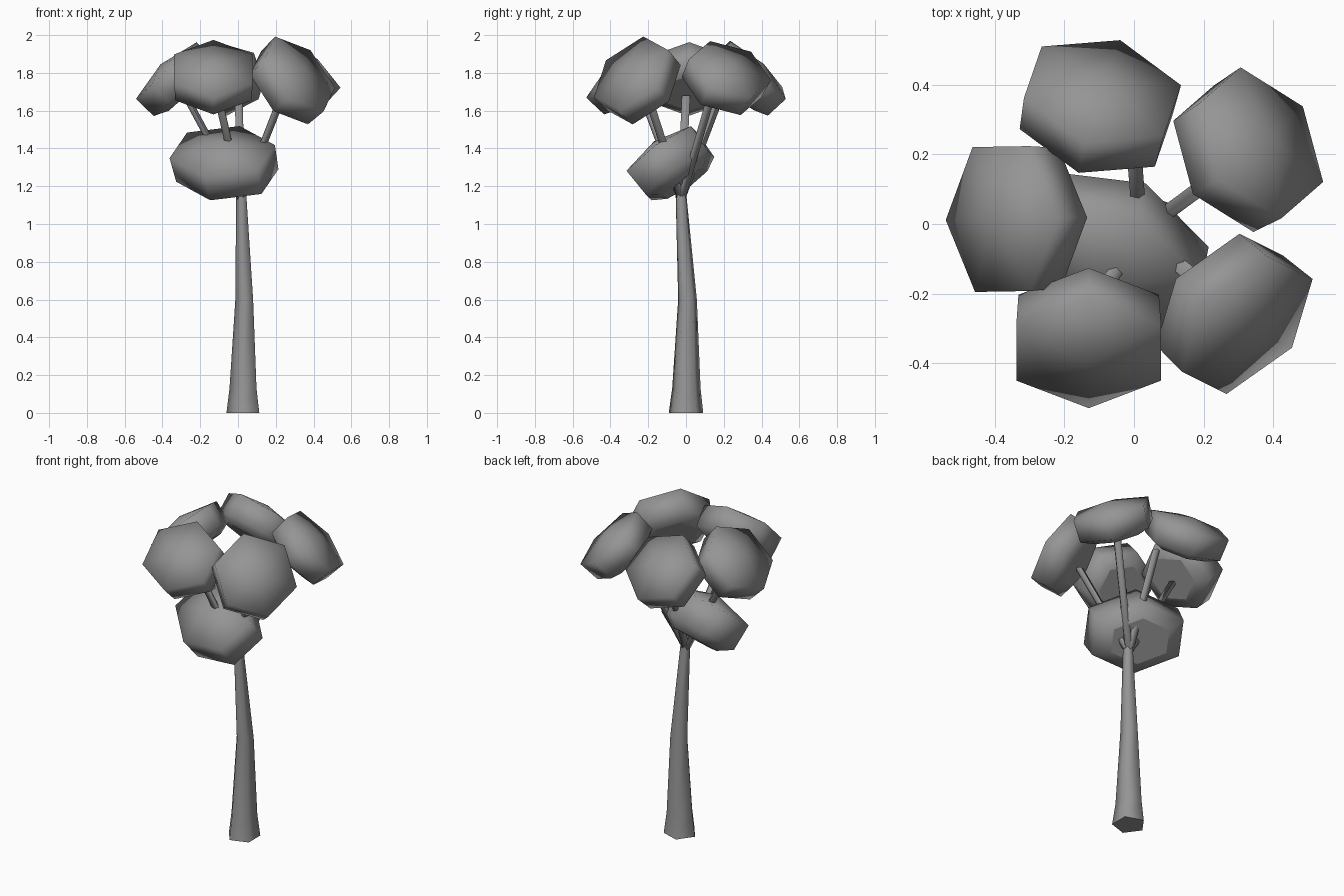
import bpy, bmesh, math
from mathutils import Vector

if "Cube" in bpy.data.objects:
    bpy.data.objects.remove(bpy.data.objects["Cube"])

grey = bpy.data.materials.new("mid_grey")
grey.diffuse_color = (0.3, 0.3, 0.3, 1)
grey.use_nodes = True
grey.node_tree.nodes["Principled BSDF"].inputs["Base Color"].default_value = grey.diffuse_color


def finish(name, bm, sharp_edges=(), angle=None):
    for e in sharp_edges:
        e.smooth = False
    for f in bm.faces:
        f.smooth = True
    bmesh.ops.recalc_face_normals(bm, faces=bm.faces)
    mesh = bpy.data.meshes.new(name)
    bm.to_mesh(mesh)
    bm.free()
    mesh.materials.append(grey)
    obj = bpy.data.objects.new(name, mesh)
    bpy.context.collection.objects.link(obj)
    if angle:
        bpy.ops.object.select_all(action='DESELECT')
        obj.select_set(True)
        bpy.context.view_layer.objects.active = obj
        bpy.ops.object.shade_smooth_by_angle(angle=math.radians(angle))
    return obj


def loft(bm, rings):
    """Bridge equal-length vertex rings."""
    n = len(rings[0])
    for a, b in zip(rings, rings[1:]):
        for i in range(n):
            j = (i + 1) % n
            bm.faces.new((a[i], a[j], b[j], b[i]))


def tube(name, stations, sides, phase=0.0):
    """Tapered upright tube through (x, y, z, radius) stations."""
    bm = bmesh.new()
    rings = []
    for x, y, z, r in stations:
        rings.append([bm.verts.new((x + r * math.cos(phase + math.tau * i / sides),
                                    y + r * math.sin(phase + math.tau * i / sides), z))
                      for i in range(sides)])
    loft(bm, rings)
    bm.faces.new(rings[0][::-1])
    bm.faces.new(rings[-1])
    return finish(name, bm, angle=75)


def leaf_cap(name, centre, azimuth, lean, roll=0, along=0.22, across=0.24,
             thick=0.13, bulge=0.045, drop=0.035):
    """Six-sided smooth dome with a narrower flat underside, leaning outward."""
    az, ro = math.radians(azimuth), math.radians(roll)
    h, v = math.sin(math.radians(lean)), math.cos(math.radians(lean))
    out = Vector((math.cos(az), math.sin(az), 0))
    up = Vector((0, 0, 1))
    normal = out * h + up * v
    down = out * v - up * h
    level = normal.cross(down)
    slope = down * math.cos(ro) + level * math.sin(ro)
    side = level * math.cos(ro) - down * math.sin(ro)
    c = Vector(centre)
    bm = bmesh.new()

    def ring(height, scale):
        return [bm.verts.new(c + normal * height
                             + slope * along * scale * math.cos(math.tau * i / 6)
                             + side * across * scale * math.sin(math.tau * i / 6))
                for i in range(6)]

    half = thick / 2
    base, low, high = ring(-half - drop, 0.62), ring(-half, 0.97), ring(half, 1.0)
    loft(bm, [base, low, high])
    bm.faces.new(base[::-1])
    apex = bm.verts.new(c + normal * (half + bulge))
    for i in range(6):
        bm.faces.new((high[i], high[(i + 1) % 6], apex))
    crease = [bm.edges.get((base[i], base[(i + 1) % 6])) for i in range(6)]
    return finish(name, bm, crease)


# Trunk, flared at the foot
tube("trunk", [(0.035, 0.0, 0.0, 0.096), (0.034, 0.002, 0.13, 0.079),
               (0.038, 0.008, 0.6, 0.052), (0.02, -0.026, 1.15, 0.03),
               (0.017, -0.026, 1.2, 0.026)], 5, math.pi)

# Branches fanning out from the top of the trunk
tips = {"back": (0.0, 0.19, 1.70), "right": (0.24, 0.14, 1.70),
        "front_right": (0.23, -0.20, 1.67), "front": (-0.11, -0.23, 1.68),
        "left": (-0.28, 0.0, 1.68)}
for label, (x, y, z) in tips.items():
    tube("branch_" + label, [(0.017, -0.025, 1.13, 0.022), (x, y, z, 0.023)], 5)

# Outer leaf caps
leaf_cap("leaf_cap_back", (-0.10, 0.335, 1.77), 78, 45, -5)
leaf_cap("leaf_cap_right", (0.325, 0.21, 1.77), 30, 44, 8, across=0.235)
leaf_cap("leaf_cap_front_right", (0.285, -0.255, 1.757), -42, 55, 9, 0.245, 0.24)
leaf_cap("leaf_cap_front", (-0.13, -0.325, 1.775), -90, 44)
leaf_cap("leaf_cap_left", (-0.335, 0.015, 1.765), 181, 43)

# Lower leaf cap around the fork, fuller than the others
leaf_cap("leaf_cap_low", (-0.07, -0.08, 1.32), -106, 38, -12, 0.225, 0.30,
         thick=0.16, bulge=0.07, drop=0.05)
